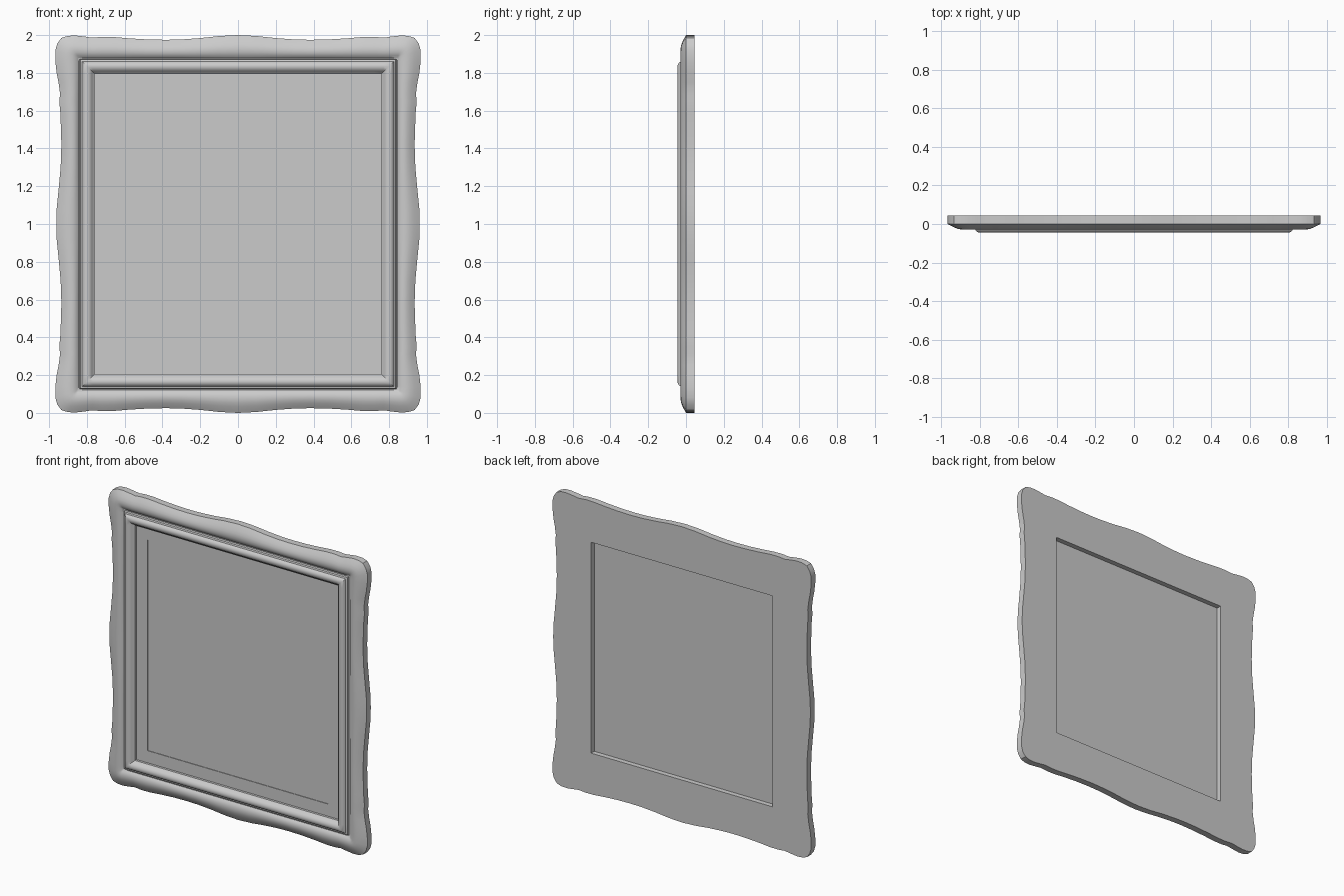
import bpy
import bmesh
import math

if "Cube" in bpy.data.objects:
    bpy.data.objects.remove(bpy.data.objects["Cube"], do_unlink=True)

grey = bpy.data.materials.new("plain grey")
grey.use_nodes = True
grey.diffuse_color = (0.6, 0.6, 0.6, 1)
grey.node_tree.nodes["Principled BSDF"].inputs["Base Color"].default_value = (0.6, 0.6, 0.6, 1)

MID_Z = 1.0       # height of the centre
TALLER = 0.035    # extra half height over half width
GROOVE = 0.845    # half width where the wavy moulding ends

# One quarter of the wavy outline: top middle to corner, then corner to side middle
TOP = [(0, 1), (.1, .995), (.2, .984), (.3, .977), (.38, .975), (.48, .977),
       (.58, .983), (.66, .99), (.72, .991), (.77, .986), (.81, .992), (.86, .998), (.9, .996)]
SIDE = [(.935, .985), (.957, .955), (.967, .92), (.967, .86), (.96, .8), (.95, .75),
        (.942, .69), (.946, .65), (.94, .58), (.935, .42), (.939, .3), (.95, .18), (.96, .08), (.962, 0)]


def full_loop(quarter):
    """Mirror a quarter path into a closed loop, clockwise from the top middle."""
    half = quarter + [(x, -z) for x, z in reversed(quarter[:-1])]
    return half + [(-x, z) for x, z in reversed(half[1:-1])]


def rectangle(hx):
    hz = hx + TALLER
    return full_loop([(min(x, hx), hz) for x, z in TOP] + [(hx, min(z, hz)) for x, z in SIDE])


OUTLINE = full_loop(TOP + SIDE)


def wavy(t):
    """Ring between the wavy outline (0) and the straight groove (1)."""
    return [(a + (c - a) * t, b + (d - b) * t)
            for (a, b), (c, d) in zip(OUTLINE, rectangle(GROOVE))]


def finish(name, bm):
    bmesh.ops.remove_doubles(bm, verts=bm.verts, dist=0.0003)
    bmesh.ops.recalc_face_normals(bm, faces=bm.faces)
    mesh = bpy.data.meshes.new(name)
    bm.to_mesh(mesh)
    bm.free()
    obj = bpy.data.objects.new(name, mesh)
    bpy.context.collection.objects.link(obj)
    mesh.materials.append(grey)
    bpy.ops.object.select_all(action="DESELECT")
    obj.select_set(True)
    bpy.context.view_layer.objects.active = obj
    bpy.ops.object.shade_smooth_by_angle(angle=math.radians(35))
    return obj


# Frame: a closed section lofted from the back edge, over the mouldings, to the rebate
rings = [(wavy(0), .045), (wavy(0), 0)]
rings += [(wavy(t), y) for t, y in [(.12, -.008), (.28, -.018), (.45, -.026), (.6, -.029),
                                   (.75, -.028), (.9, -.022), (1, -.012)]]
rings += [(rectangle(hx), y) for hx, y in [
    (.838, -.012), (.835, -.024), (.825, -.027), (.82, -.036), (.81, -.043), (.8, -.045),
    (.788, -.043), (.775, -.034), (.767, -.02), (.76, -.016), (.76, 0),
    (.678, 0), (.678, .045)]]
bm = bmesh.new()
loops = [[bm.verts.new((x, y, MID_Z + z)) for x, z in ring] for ring, y in rings]
count = len(OUTLINE)
for a, b in zip(loops, loops[1:] + loops[:1]):
    for i in range(count):
        j = (i + 1) % count
        bm.faces.new((a[i], a[j], b[j], b[i]))
finish("frame", bm)

# Backing panel, set in from the back of the frame
bm = bmesh.new()
bmesh.ops.create_cube(bm, size=1)
for v in bm.verts:
    v.co = (v.co.x * 1.356, .0075 + v.co.y * .007, MID_Z + v.co.z * (1.356 + 2 * TALLER))
finish("panel", bm)
